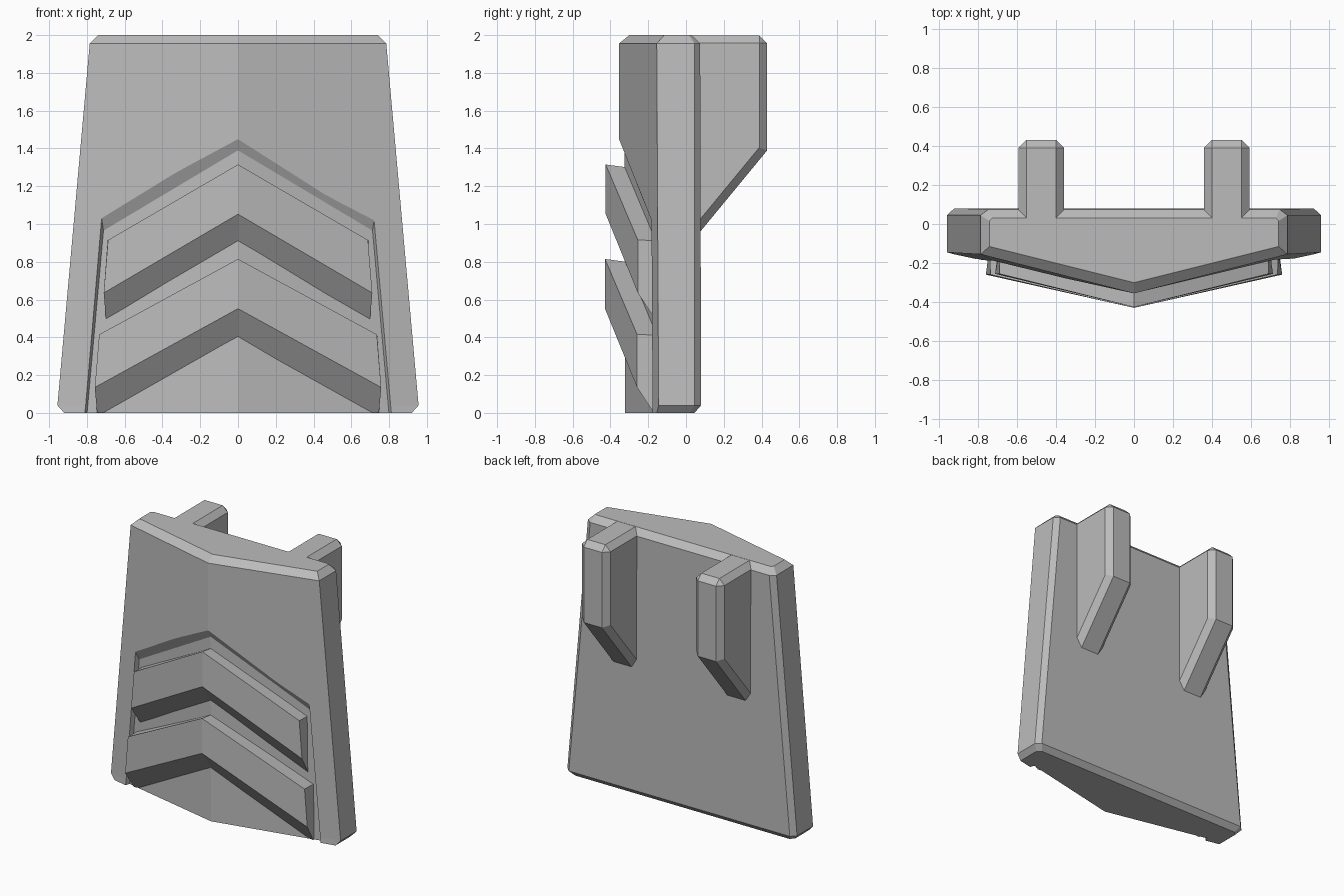
import bpy
import bmesh
from mathutils import Vector

old = bpy.data.objects.get("Cube")
if old:
    bpy.data.objects.remove(old, do_unlink=True)

grey = bpy.data.materials.new("plain_grey")
grey.use_nodes = True
grey.diffuse_color = (0.5, 0.5, 0.5, 1)
grey.node_tree.nodes["Principled BSDF"].inputs["Base Color"].default_value = (0.5, 0.5, 0.5, 1)


def finish(name, bm):
    bmesh.ops.recalc_face_normals(bm, faces=bm.faces)
    mesh = bpy.data.meshes.new(name)
    bm.to_mesh(mesh)
    bm.free()
    mesh.materials.append(grey)
    obj = bpy.data.objects.new(name, mesh)
    bpy.context.scene.collection.objects.link(obj)
    return obj


def ring(bm, half):
    """Closed symmetric loop from points on the +x half."""
    mirrored = [(-x, y, z) for x, y, z in reversed(half) if x > 0]
    return [bm.verts.new(p) for p in list(half) + mirrored]


def bridge(bm, a, b):
    for i in range(len(a)):
        j = (i + 1) % len(a)
        bm.faces.new((a[i], a[j], b[j], b[i]))


def chevron(name, front, back):
    """Solid between two symmetric loops: apex top, end points, apex bottom."""
    n = len(front)
    bm = bmesh.new()
    loops = []
    for half in (front, back):
        right = [bm.verts.new(p) for p in half]
        left = [bm.verts.new((-p[0], p[1], p[2])) for p in half[1:-1]]
        bm.faces.new(right)
        bm.faces.new([right[0]] + left + [right[-1]])
        loops.append(right + left[::-1])
    bridge(bm, *loops)
    return bm


# Tapered plate: z, ridge y, side x, front edge y, side back y, back x, back y
levels = [
    (0.0, -0.352, 0.92, -0.155, 0.02, 0.89, 0.045),
    (0.04, -0.353, 0.956, -0.145, 0.045, 0.92, 0.08),
    (1.955, -0.355, 0.785, -0.155, 0.045, 0.745, 0.075),
    (2.0, -0.30, 0.74, -0.115, 0.015, 0.725, 0.03),
]
bm = bmesh.new()
rings = [ring(bm, [(0, yr, z), (xs, yf, z), (xs, ys, z), (xb, yb, z)])
         for z, yr, xs, yf, ys, xb, yb in levels]
for a, b in zip(rings, rings[1:]):
    bridge(bm, a, b)
bm.faces.new(rings[0])
bm.faces.new(rings[-1])
plate = finish("plate", bm)

# Shallow sloped-wall recess in the front
floor = [(0, -0.325, 1.39), (0.712, -0.157, 0.965), (0.808, -0.145, -0.1), (0, -0.322, -0.1)]
rim = [(0, -0.355, 1.45), (0.722, -0.187, 1.03), (0.819, -0.175, -0.1), (0, -0.352, -0.1)]
outer = [Vector(f).lerp(Vector(r), 3) for f, r in zip(floor, rim)]
cutter = finish("recess_cutter", chevron("recess_cutter", outer, floor))
cutter.hide_render = True
cut = plate.modifiers.new("recess", "BOOLEAN")
cut.operation = "DIFFERENCE"
cut.solver = "EXACT"
cut.object = cutter
bpy.context.view_layer.objects.active = plate
bpy.ops.object.modifier_apply(modifier=cut.name)
bpy.data.objects.remove(cutter, do_unlink=True)

# Two overhanging chevron slats, trimmed at the base
for name, dx, dz in (("upper_slat", 0, 0), ("lower_slat", 0.047, -0.5)):
    front = [(0, -0.425, 1.315), (0.688, -0.255, 0.915), (0.711, -0.255, 0.635), (0, -0.425, 1.052)]
    back = [(0, -0.30, 1.298), (0.69, -0.14, 0.912), (0.697, -0.15, 0.475), (0, -0.305, 0.885)]
    front, back = [[(x + dx * (x > 0), y + dz * 0.008, z + dz) for x, y, z in loop]
                   for loop in (front, back)]
    bm = chevron(name, front, back)
    res = bmesh.ops.bisect_plane(bm, geom=bm.verts[:] + bm.edges[:] + bm.faces[:],
                                 plane_co=(0, 0, 0.001), plane_no=(0, 0, 1), clear_inner=True)
    rim_edges = [e for e in bm.edges if e.is_boundary]
    if rim_edges:
        bmesh.ops.holes_fill(bm, edges=rim_edges, sides=0)
    finish(name, bm)

# Bevelled back ribs with sloping lower ends
profile = [(-0.08, 1.999), (0.43, 1.999), (0.43, 1.39), (0.08, 0.965), (-0.08, 0.77)]
for name, side in (("left_rib", 1), ("right_rib", -1)):
    bm = bmesh.new()
    a, b = [[bm.verts.new((side * x, y, z)) for y, z in profile] for x in (0.357, 0.592)]
    bm.faces.new(a)
    bm.faces.new(b)
    bridge(bm, a, b)
    # Only the exposed outline is chamfered
    edges = [e for e in bm.edges if max(v.co.y for v in e.verts) > 0
             and not (abs(e.verts[0].co.x - e.verts[1].co.x) > 0.1 and e.verts[0].co.z < 1.5)]
    bmesh.ops.recalc_face_normals(bm, faces=bm.faces)
    bmesh.ops.bevel(bm, geom=edges, offset=0.042, segments=1, affect="EDGES", clamp_overlap=True)
    finish(name, bm)
